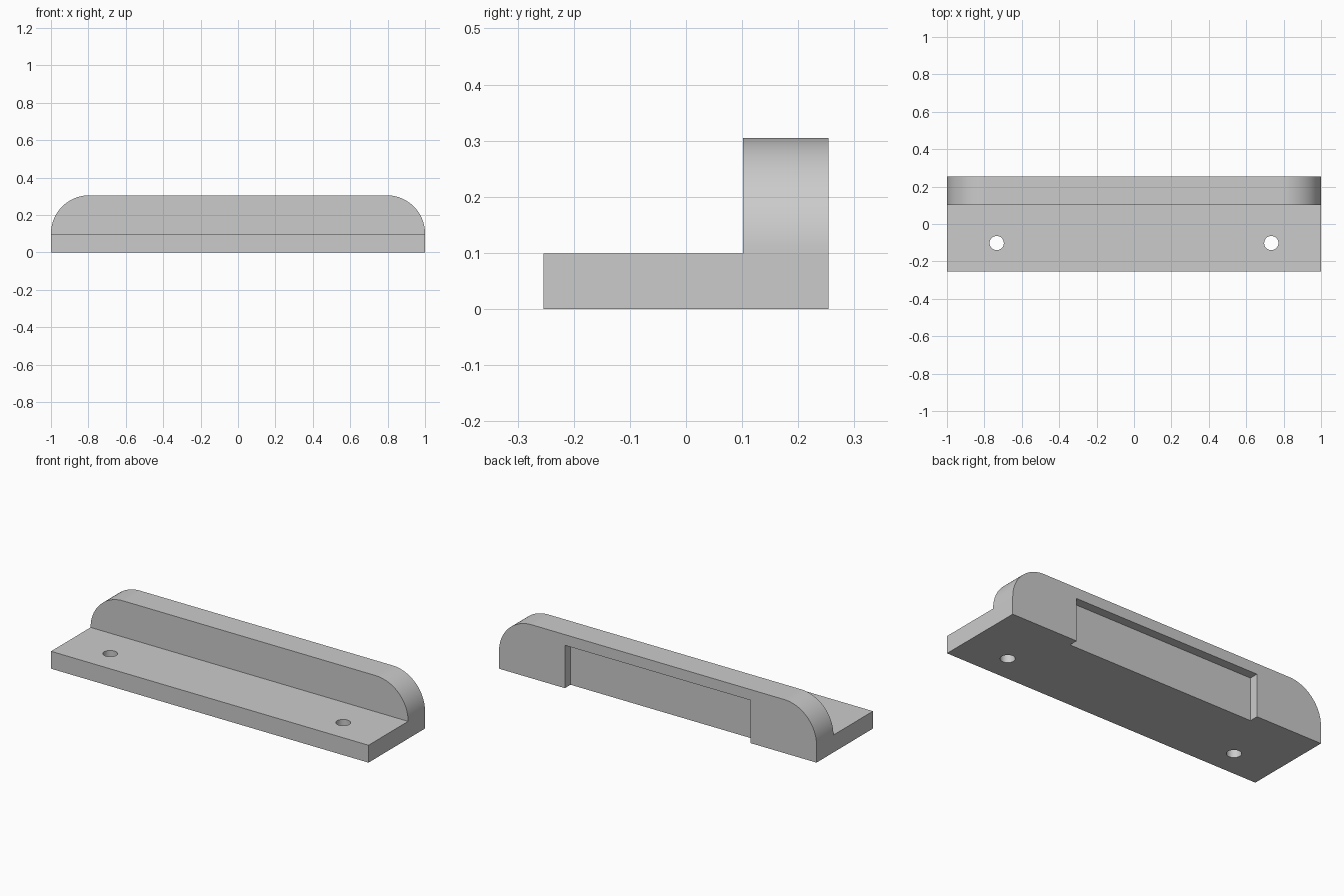
import bpy, bmesh

cube = bpy.data.objects.get("Cube")
if cube:
    bpy.data.objects.remove(cube, do_unlink=True)

# Dimensions
HALF_LEN, HALF_DEPTH = 1.0, 0.254
WALL_Y, BASE_Z, TOP_Z = 0.102, 0.099, 0.305
NOTCH_X, NOTCH_DEPTH, NOTCH_Z = 0.585, 0.051, 0.244
HOLE_X, HOLE_Y, HOLE_R = 0.734, -0.102, 0.038

grey = bpy.data.materials.new("plain grey")
grey.use_nodes = True
grey.diffuse_color = (0.6, 0.6, 0.6, 1)
grey.node_tree.nodes["Principled BSDF"].inputs["Base Color"].default_value = (0.6, 0.6, 0.6, 1)

# L-shaped bracket: side profile extruded along its length
bm = bmesh.new()
profile = [(-HALF_DEPTH, 0), (HALF_DEPTH, 0), (HALF_DEPTH, TOP_Z),
           (WALL_Y, TOP_Z), (WALL_Y, BASE_Z), (-HALF_DEPTH, BASE_Z)]
face = bm.faces.new([bm.verts.new((-HALF_LEN, y, z)) for y, z in profile])
ext = bmesh.ops.extrude_face_region(bm, geom=[face])
bmesh.ops.translate(bm, vec=(2 * HALF_LEN, 0, 0),
                    verts=[v for v in ext["geom"] if isinstance(v, bmesh.types.BMVert)])
bmesh.ops.recalc_face_normals(bm, faces=bm.faces)

# Round the two upper ends of the wall
ends = [e for e in bm.edges
        if all(v.co.z > TOP_Z - 0.001 for v in e.verts)
        and abs(e.verts[0].co.x - e.verts[1].co.x) < 0.001
        and abs(e.verts[0].co.y - e.verts[1].co.y) > 0.01]
bmesh.ops.bevel(bm, geom=ends, offset=TOP_Z - BASE_Z - 0.001, offset_type='OFFSET',
                segments=24, profile=0.5, affect='EDGES')
mesh = bpy.data.meshes.new("bracket")
bm.to_mesh(mesh)
bm.free()
mesh.materials.append(grey)
bracket = bpy.data.objects.new("bracket", mesh)
bpy.context.collection.objects.link(bracket)


def cut(cutter):
    """Subtract a cutter from the bracket, then discard it."""
    cutter.hide_render = True
    cutter.data.materials.append(grey)
    mod = bracket.modifiers.new("cut", 'BOOLEAN')
    mod.operation, mod.solver, mod.object = 'DIFFERENCE', 'EXACT', cutter
    bpy.ops.object.select_all(action='DESELECT')
    bpy.context.view_layer.objects.active = bracket
    bracket.select_set(True)
    bpy.ops.object.modifier_apply(modifier=mod.name)
    bpy.data.objects.remove(cutter, do_unlink=True)


# Screw holes through the base
for side in (-1, 1):
    bpy.ops.mesh.primitive_cylinder_add(vertices=32, radius=HOLE_R, depth=0.4,
                                        location=(side * HOLE_X, HOLE_Y, BASE_Z / 2))
    cut(bpy.context.object)

# Recess in the back of the wall, open at the bottom
bpy.ops.mesh.primitive_cube_add(size=2, location=(0, HALF_DEPTH, 0))
notch = bpy.context.object
notch.scale = (NOTCH_X, NOTCH_DEPTH, NOTCH_Z)
bpy.context.view_layer.update()
cut(notch)

# Smooth only the curved faces, keep the flat ones flat
for poly in bracket.data.polygons:
    poly.use_smooth = max(abs(c) for c in poly.normal) < 0.9999
